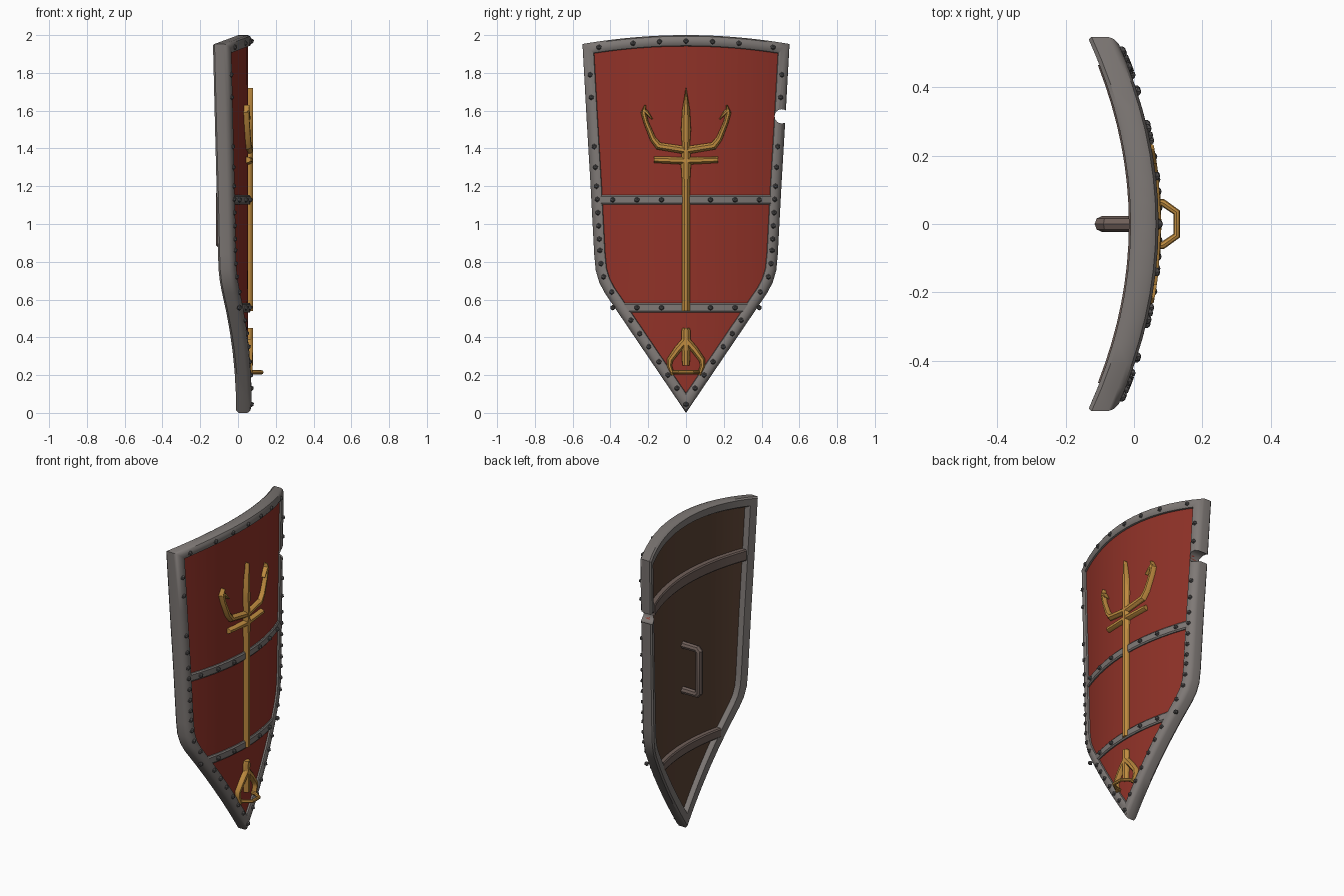
import bpy, bmesh, math
from mathutils import Vector

if "Cube" in bpy.data.objects:
    bpy.data.objects.remove(bpy.data.objects["Cube"])


def mat(name, rgb):
    m = bpy.data.materials.new(name)
    m.diffuse_color = (*rgb, 1)
    m.use_nodes = True
    m.node_tree.nodes["Principled BSDF"].inputs["Base Color"].default_value = m.diffuse_color
    return m


IRON = mat("grey_iron", (0.21, 0.19, 0.18))
DARK = mat("dark_rivet", (0.10, 0.095, 0.095))
RED = mat("red_paint", (0.28, 0.032, 0.021))
WOOD = mat("dark_wood", (0.105, 0.055, 0.034))
GRIP = mat("worn_leather", (0.16, 0.115, 0.10))
GOLD = mat("gold", (0.52, 0.26, 0.05))

# right half of the outline (y, z), tip to top corner
HALF = [(0, 0.0)] + [(0.43 * i / 6, 0.635 * i / 6) for i in range(1, 7)]
HALF += [(0.459, 0.69), (0.478, 0.755), (0.486, 0.84), (0.505, 1.2), (0.527, 1.57), (0.548, 1.953)]


def bow(y):
    return -0.42 * y * y


def half_width(z):
    for (y0, z0), (y1, z1) in zip(HALF, HALF[1:]):
        if z <= z1:
            return y0 + (y1 - y0) * (z - z0) / (z1 - z0)
    return HALF[-1][0]


def finish(bm, name, mats):
    bmesh.ops.recalc_face_normals(bm, faces=bm.faces[:])
    me = bpy.data.meshes.new(name)
    bm.to_mesh(me)
    bm.free()
    ob = bpy.data.objects.new(name, me)
    bpy.context.collection.objects.link(ob)
    for m in mats:
        me.materials.append(m)
    return ob


def smooth(ob, deg=35):
    bpy.ops.object.select_all(action='DESELECT')
    ob.select_set(True)
    bpy.context.view_layer.objects.active = ob
    bpy.ops.object.shade_smooth_by_angle(angle=math.radians(deg))


def sweep(bm, path, section, closed=False):
    """Sweep (offset, x) section along (y, z, scale) path on the bowed surface."""
    n, rings = len(path), []
    P = [Vector(p[:2]) for p in path]
    for i, p in enumerate(path):
        a = P[i] - P[i - 1] if (i or closed) else P[1] - P[0]
        b = P[(i + 1) % n] - P[i] if (i < n - 1 or closed) else a
        a, b = a.normalized(), b.normalized()
        nrm = Vector((-a.y - b.y, a.x + b.x)).normalized()
        nrm /= max(0.4, nrm.dot(Vector((-a.y, a.x))))
        ring = []
        for off, x in section:
            q = P[i] + nrm * off * p[2]
            ring.append(bm.verts.new((bow(q.x) + x, q.x, q.y)))
        rings.append(ring)
    k = len(section)
    for i in range(n if closed else n - 1):
        r, s = rings[i], rings[(i + 1) % n]
        for j in range(k):
            bm.faces.new((r[j], r[(j + 1) % k], s[(j + 1) % k], s[j]))
    if not closed:
        bm.faces.new(rings[0])
        bm.faces.new(rings[-1])


# iron rim
top = [(0.548 * (1 - i / 8), 2 - 0.047 * (1 - i / 8) ** 2) for i in range(1, 16)]
loop = HALF + top + [(-y, z) for y, z in reversed(HALF[1:])]
bm = bmesh.new()
sweep(bm, [(y, z, 1) for y, z in loop],
      [(0.008, -0.01), (0, 0.002), (0, 0.05), (0.006, 0.064), (0.02, 0.072), (0.042, 0.072),
       (0.056, 0.064), (0.06, 0.05), (0.06, 0.002), (0.052, -0.01)], True)
rim = finish(bm, "rim", [IRON])

# panel: red front, wooden back
u = [-1 + i / 8 for i in range(17)]
bm = bmesh.new()
rows = [0.08] + [z for y, z in HALF[1:-1]] + [1.945]
sweep(bm, [(0, z, half_width(z) - 0.04) for z in rows],
      [(a, 0.054) for a in u] + [(a, 0.02) for a in reversed(u)])
panel = finish(bm, "panel", [RED, WOOD])
for f in panel.data.polygons:
    f.material_index = 0 if f.normal.x > 0.3 else 1

# battle notch cut through the right edge
bpy.ops.mesh.primitive_cylinder_add(vertices=16, radius=0.038, depth=1,
                                    location=(0, 0.507, 1.57), rotation=(0, math.pi / 2, 0))
cutter = bpy.context.object
cutter.name = "notch_cutter"
cutter.hide_render = True
for ob in (rim, panel):
    md = ob.modifiers.new("notch", 'BOOLEAN')
    md.operation, md.solver, md.object = 'DIFFERENCE', 'EXACT', cutter
    bpy.context.view_layer.objects.active = ob
    bpy.ops.object.modifier_apply(modifier=md.name)
    smooth(ob)
bpy.data.objects.remove(cutter)


# cross bands, front and back
def band(name, z, h, w, xs, m):
    x0, x1 = xs
    s = 0.006 if x1 > x0 else -0.006
    bm = bmesh.new()
    sweep(bm, [(w * a, z, 1) for a in u],
          [(-h, x0), (-h, x1 - s), (-h + 0.008, x1), (h - 0.008, x1), (h, x1 - s), (h, x0)])
    smooth(finish(bm, name, [m]))


band("front_band_upper", 1.128, 0.026, 0.45, (0.045, 0.067), IRON)
band("front_band_lower", 0.557, 0.026, 0.35, (0.045, 0.067), IRON)
band("back_band_upper", 1.6, 0.036, 0.465, (0.03, -0.015), GRIP)
band("back_band_lower", 0.51, 0.03, 0.29, (0.03, -0.012), GRIP)

# rivets
spots = [(0, 0.045)] + [(y, 1.968 - 0.047 * (y / 0.55) ** 2) for y in
                        (-0.46, -0.28, -0.14, 0, 0.14, 0.28, 0.46)]
side = [0.13, 0.2, 0.27, 0.35, 0.42, 0.49, 0.64, 0.72, 0.79, 0.86, 0.92, 0.99, 1.06,
        1.13, 1.2, 1.3, 1.41, 1.67, 1.79]
for sgn in (-1, 1):
    spots += [(sgn * (half_width(z) - (0.04 if z < 0.7 else 0.032)), z) for z in side]
    spots += [(sgn * y, z) for z in (1.128, 0.557) for y in (0.13, 0.26, 0.388)]
bm = bmesh.new()
for y, z in spots:
    r = bmesh.ops.create_icosphere(bm, subdivisions=1, radius=0.015)
    bmesh.ops.translate(bm, verts=r["verts"], vec=(bow(y) + 0.071, y, z))
finish(bm, "rivets", [DARK])

# gold trident and lower emblem
SEC = [(-1, 0.045), (-0.9, 0.066), (-0.4, 0.08), (0.4, 0.08), (0.9, 0.066), (1, 0.045)]


def gold(name, bars, mirrored):
    bm = bmesh.new()
    for b in bars:
        sweep(bm, b, SEC)
    for b in mirrored:
        sweep(bm, b, SEC)
        sweep(bm, [(-y, z, w) for y, z, w in b], SEC)
    smooth(finish(bm, name, [GOLD]), 30)


gold("trident",
     [[(0, 0.54, 0.023), (0, 1.22, 0.022), (0, 1.32, 0.028), (0, 1.41, 0.022)],
      [(0, 1.38, 0.02), (0, 1.5, 0.027), (0, 1.6, 0.022), (0, 1.72, 0.002)],
      [(-0.17, 1.34, 0.017), (0, 1.335, 0.022), (0.17, 1.34, 0.017)]],
     [[(0, 1.39, 0.022), (0.145, 1.413, 0.02), (0.175, 1.45, 0.017), (0.212, 1.54, 0.014),
       (0.225, 1.59, 0.015), (0.216, 1.63, 0.004)],
      [(0.228, 1.605, 0.014), (0.208, 1.59, 0.012), (0.178, 1.555, 0.003)]])
gold("lower_emblem",
     [[(0, 0.45, 0.02), (0, 0.43, 0.026), (0, 0.35, 0.024), (0, 0.25, 0.02)]],
     [[(0, 0.385, 0.022), (0.045, 0.335, 0.02), (0.085, 0.28, 0.017), (0.088, 0.25, 0.014),
       (0.07, 0.2, 0.01)]])


# round bars: hanging hook ring and back handle
def tube(name, pts, r, m):
    cu = bpy.data.curves.new(name, 'CURVE')
    cu.dimensions, cu.bevel_depth, cu.bevel_resolution = '3D', r, 2
    cu.use_fill_caps = True
    sp = cu.splines.new('POLY')
    sp.points.add(len(pts) - 1)
    for p, c in zip(sp.points, pts):
        p.co = (*c, 1)
    cu.materials.append(m)
    ob = bpy.data.objects.new(name, cu)
    bpy.context.collection.objects.link(ob)
    bpy.ops.object.select_all(action='DESELECT')
    ob.select_set(True)
    bpy.context.view_layer.objects.active = ob
    bpy.ops.object.convert(target='MESH')
    smooth(bpy.context.object, 40)


tube("hook_ring", [(0.03, -0.07, 0.215), (0.085, -0.062, 0.215), (0.125, -0.034, 0.215),
                   (0.125, 0.034, 0.215), (0.085, 0.062, 0.215), (0.03, 0.07, 0.215)], 0.011, GOLD)
tube("back_handle", [(0.03, 0, 1.17), (-0.08, 0, 1.17), (-0.094, 0, 1.155),
                     (-0.094, 0, 0.895), (-0.08, 0, 0.88), (0.03, 0, 0.88)], 0.023, GRIP)
